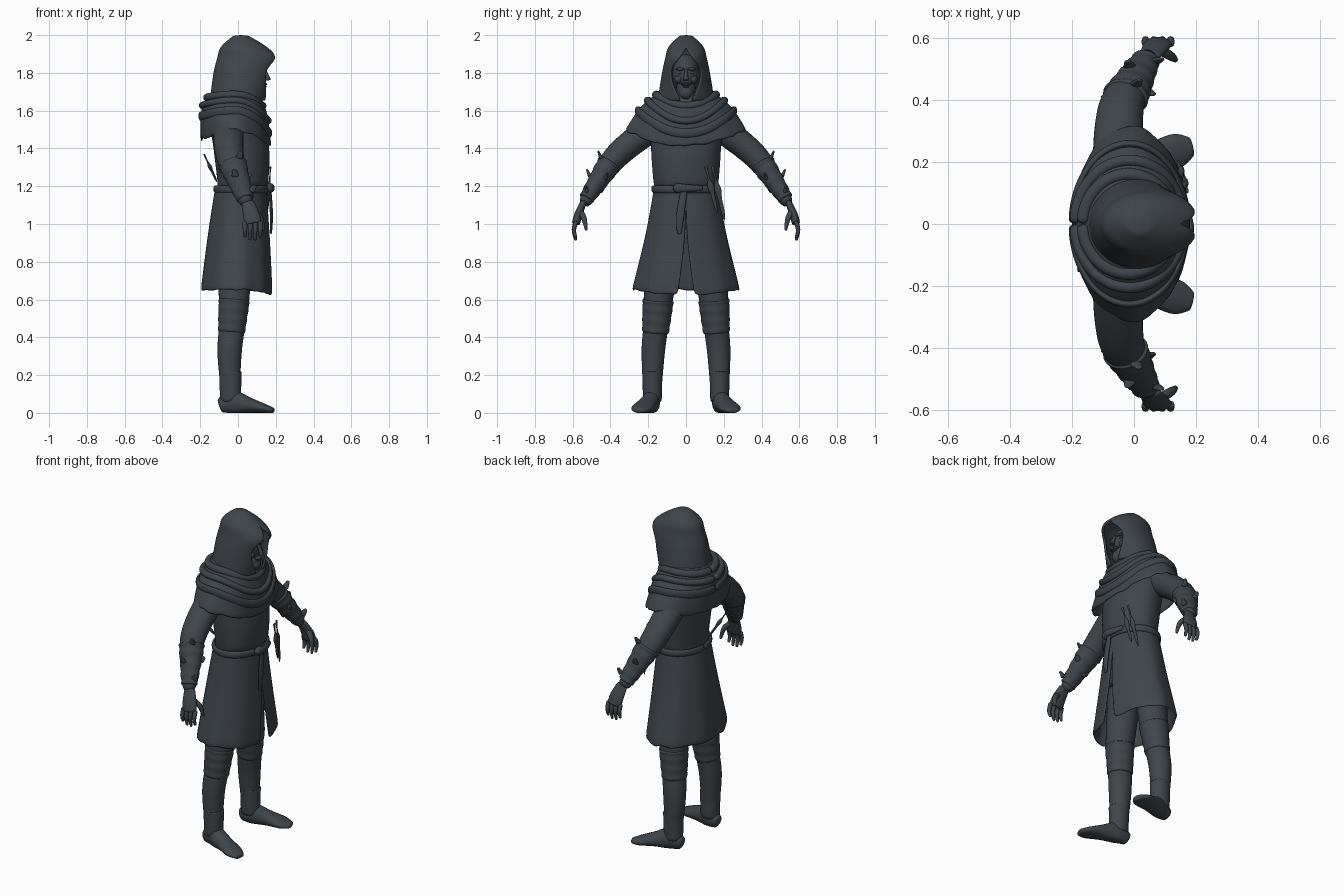
import bpy, bmesh, math, random
from mathutils import Vector

random.seed(4)
cube = bpy.data.objects.get("Cube")
if cube:
    bpy.data.objects.remove(cube)

cloth = bpy.data.materials.new("dark_slate")
cloth.use_nodes = True
cloth.diffuse_color = (.05, .06, .07, 1)
shader = cloth.node_tree.nodes["Principled BSDF"]
shader.inputs["Base Color"].default_value = cloth.diffuse_color


def finish(name, bm, thickness=0):
    """Turn a bmesh into a smooth, coloured object."""
    mesh = bpy.data.meshes.new(name)
    bm.to_mesh(mesh)
    bm.free()
    mesh.materials.append(cloth)
    mesh.shade_smooth()
    obj = bpy.data.objects.new(name, mesh)
    bpy.context.collection.objects.link(obj)
    if thickness:
        solid = obj.modifiers.new("thickness", "SOLIDIFY")
        solid.thickness = thickness
        solid.offset = -1
    obj.modifiers.new("rounding", "SUBSURF").levels = 1
    return obj


def flow(rows, steps):
    """Fill in smoothly between a few given rows."""
    rows = [Vector(row) for row in rows]
    padded = [rows[0]] + rows + [rows[-1]]
    result = []
    for before, start, end, after in zip(padded, padded[1:], padded[2:], padded[3:]):
        leave, arrive = (end - before) / 2, (after - start) / 2
        for step in range(steps):
            t = step / steps
            ease = t * t * (3 - 2 * t)
            result.append(start * (1 - ease) + end * ease
                          + leave * (t * (1 - t) ** 2) - arrive * (t * t * (1 - t)))
    return result + [rows[-1]]


def skin(bm, rings, closed):
    count = len(rings[0])
    for upper, lower in zip(rings, rings[1:]):
        for i in range(count if closed else count - 1):
            j = (i + 1) % count
            bm.faces.new((upper[i], lower[i], lower[j], upper[j]))


def shell(name, rows, thickness=0, pleats=.01, ragged=0, capped=False, sides=54):
    """Stack of ovals from the top down. Each row: height, back, front,
    half width, front opening in degrees, front sag, back sag."""
    bm = bmesh.new()
    rings = []
    levels = flow(rows, 4)
    for level, (z, back, front, width, opening, sag, rear) in enumerate(levels):
        gap = math.radians(max(opening, 0))
        middle, depth = (front + back) / 2, (front - back) / 2
        is_hem = level == len(levels) - 1
        ring = []
        for i in range(sides + 1):
            angle = gap + (math.tau - 2 * gap) * i / sides
            c, s = math.cos(angle), math.sin(angle)
            fold = 1 + pleats * level / len(levels) * math.cos(9 * angle)
            drop = sag * max(c, 0) ** 2 + rear * min(c, 0) ** 2
            if is_hem and 0 < i < sides:
                drop += random.uniform(-ragged, ragged)
            ring.append(bm.verts.new((middle + depth * c * fold, width * s * fold, z - drop)))
        rings.append(ring)
    skin(bm, rings, False)
    if capped:
        bm.faces.new(rings[0][:-1])
    bmesh.ops.remove_doubles(bm, verts=bm.verts, dist=.0005)
    return finish(name, bm, thickness)


def tube(name, rows, side=1, flat=1, ripple=0, along=(1, 0, 0), steps=4, sides=12):
    """Sweep ovals along a path. Each row: x, y, z, radius and, if it
    differs, a second radius. No point goes below the ground."""
    bm = bmesh.new()
    rows = flow(rows, steps)
    path = [Vector((row[0], row[1] * side, row[2])) for row in rows]
    rings = []
    for k, (row, point) in enumerate(zip(rows, path)):
        heading = (path[min(k + 1, len(path) - 1)] - path[max(k - 1, 0)]).normalized()
        u = Vector(along)
        u = (u - heading * u.dot(heading)).normalized()
        v = heading.cross(u)
        swell = 1 + ripple * math.sin(2 * k)
        ring = []
        for i in range(sides):
            angle = math.tau * i / sides
            spot = point + swell * (u * row[3] * math.cos(angle)
                                    + v * row[len(row) - 1] * flat * math.sin(angle))
            spot.z = max(spot.z, 0)
            ring.append(bm.verts.new(spot))
        rings.append(ring)
    skin(bm, rings, True)
    bm.faces.new(rings[0])
    bm.faces.new(rings[-1])
    bmesh.ops.recalc_face_normals(bm, faces=bm.faces)
    return finish(name, bm)


def hoop(name, z, back, front, width, sag, radius, flat=1):
    """Closed fold or strap round the body, sagging at the front."""
    rows = []
    for i in range(37):
        angle = math.pi + math.tau * i / 36
        c = math.cos(angle)
        rows.append(((back + front) / 2 + (front - back) / 2 * c, width * math.sin(angle),
                     z - sag * max(c, 0) ** 2 - sag / 4 * min(c, 0) ** 2, radius))
    return tube(name, rows, along=(0, 0, 1), flat=flat, steps=1)


def ball(name, location, size):
    bm = bmesh.new()
    bmesh.ops.create_uvsphere(bm, u_segments=16, v_segments=10, radius=1)
    obj = finish(name, bm)
    obj.location, obj.scale = location, size
    return obj


def dagger(name, top, tip):
    """Pommel, grip, guard and tapering blade in one sweep."""
    radii = (.01, .006, .006, .02, .012, .011, .01, .002)
    top, tip = Vector(top), Vector(tip)
    rows = [(*top.lerp(tip, i / 7), radius) for i, radius in enumerate(radii)]
    return tube(name, rows, flat=.6, along=(0, 1, 0), steps=2)


# Body under the clothes
shell("tunic", [(1.7, -.03, .1, .06, 0, 0, 0), (1.55, -.14, .13, .18, 0, 0, 0),
                (1.4, -.13, .165, .185, 0, 0, 0), (1.23, -.11, .16, .173, 0, 0, 0),
                (1.17, -.11, .14, .162, 0, 0, 0), (.92, -.11, .12, .15, 0, 0, 0)], capped=True)

# Split skirt with soft pleats
shell("skirt", [(1.2, -.12, .15, .168, 0, 0, 0), (.95, -.16, .167, .213, 1, 0, 0),
                (.65, -.2, .187, .285, 9, .03, 0)],
      thickness=.01, pleats=.02, ragged=.006)

# Shoulder cape with a ragged hem and draped folds
shell("shoulder_cape", [(1.71, -.13, .1, .13, 0, 0, 0), (1.62, -.195, .15, .24, 0, .02, .01),
                        (1.5, -.2, .175, .32, 0, .09, .06)],
      thickness=.012, pleats=.015, ragged=.012)
hoop("upper_fold", 1.685, -.165, .13, .16, .06, .022)
hoop("middle_fold", 1.655, -.19, .16, .205, .11, .02)
hoop("lower_fold", 1.6, -.2, .17, .26, .12, .025, flat=.5)

# Hood with an open front
shell("hood", [(2, -.02, .05, .03, 0, 0, 0), (1.94, -.09, .15, .092, 0, 0, 0),
               (1.88, -.11, .21, .11, 20, 0, 0), (1.8, -.13, .19, .127, 41, 0, 0),
               (1.65, -.15, .15, .152, 10, 0, 0)], thickness=.014, pleats=0, capped=True)

# Head and face
ball("head", (.045, 0, 1.79), (.1, .075, .11))
ball("jaw", (.085, 0, 1.715), (.06, .053, .06))
ball("beard", (.12, 0, 1.695), (.03, .036, .035))
tube("nose", [(.138, 0, 1.82, .008), (.155, 0, 1.78, .012), (.16, 0, 1.76, .015)])
ball("moustache", (.14, 0, 1.74), (.016, .03, .008))
ball("lower_lip", (.14, 0, 1.727), (.012, .018, .006))

for side, tag in ((1, "left"), (-1, "right")):
    ball(tag + "_brow", (.13, .03 * side, 1.82), (.014, .026, .008))
    ball(tag + "_eye", (.123, .03 * side, 1.8), (.011, .014, .008))
    ball(tag + "_cheek", (.11, .04 * side, 1.765), (.028, .022, .022))

    # Sleeve, and a wrapped bracer with loose flaps
    tube(tag + "_sleeve", [(-.05, .15, 1.53, .085), (-.05, .3, 1.42, .08),
                           (-.03, .41, 1.31, .07), (.05, .545, 1.1, .035)], side, flat=.9, sides=16)
    elbow, wrist = Vector((-.03, .405, 1.32)), Vector((.04, .53, 1.13))
    tube(tag + "_bracer", [(*elbow, .077), (*wrist, .046)], side, flat=.87,
         ripple=.06, steps=14, sides=16)
    for i in range(6):
        root = elbow.lerp(wrist, i / 6)
        turn = 2.4 * i + 1
        out = Vector((math.cos(turn), .8 * math.sin(turn), .5 * math.sin(turn)))
        reach = .065 - .004 * i
        tube(f"{tag}_bracer_flap_{i}", [(*(root + out * reach), .024),
                                        (*(root + out * (reach + .025) + Vector((0, 0, .03))), .01)],
             side, flat=.5, sides=8)

    # Hand with curled fingers
    tube(tag + "_palm", [(.05, .54, 1.12, .034), (.07, .57, 1.05, .046),
                         (.08, .583, 1, .045)], side, flat=.5)
    for i in range(4):
        x = .037 + .027 * i
        tip = .93 - .02 * math.sin(i)
        tube(f"{tag}_finger_{i}", [(x, .58, 1.015, .014), (x, .594, .97, .013),
                                   (x, .583, tip, .008)], side, sides=8)
    tube(tag + "_thumb", [(.085, .56, 1.065, .018), (.12, .54, 1.03, .016),
                          (.135, .527, .965, .008)], side, sides=8)

    # Leg with knee wraps
    tube(tag + "_leg", [(-.02, .1, .96, .1), (-.02, .145, .62, .084), (-.03, .158, .47, .071),
                        (-.045, .174, .32, .066), (-.04, .178, .1, .05)], side, flat=.96, sides=16)
    tube(tag + "_knee_wrap", [(-.02, .147, .6, .085), (-.035, .162, .42, .072)],
         side, ripple=.03, steps=12, sides=16)

    # Soft boot with a folded cuff
    tube(tag + "_boot_cuff", [(-.04, .178, .22, .062), (-.04, .178, .18, .06),
                              (-.04, .178, .05, .056)], side, flat=.9, sides=16)
    tube(tag + "_foot", [(-.1, .174, .035, .03, .035), (-.03, .182, .055, .046, .065),
                         (.06, .21, .04, .052, .042), (.14, .237, .022, .057, .026),
                         (.19, .25, .012, .028, .014)], side, along=(0, 1, 0), sides=16)

# Belt with a knot and a hanging end
hoop("belt", 1.185, -.122, .158, .174, 0, .021, flat=.5)
ball("belt_knot", (.168, -.035, 1.19), (.022, .036, .026))
tube("belt_loop", [(.165, -.06, 1.2, .02), (.182, -.01, 1.19, .022), (.155, .09, 1.19, .014)],
     flat=.6, along=(0, 0, 1))
tube("belt_end", [(.17, -.01, 1.18, .018), (.177, -.03, 1.05, .022), (.175, -.036, .945, .012)],
     flat=.4, along=(0, 1, 0))

# Daggers tucked into the belt, one more across the back
dagger("front_dagger", (.172, .105, 1.305), (.155, .165, 1.06))
dagger("side_dagger", (.162, .14, 1.31), (.14, .205, 1.02))
dagger("back_dagger", (-.18, -.15, 1.37), (-.11, -.06, 1.22))
